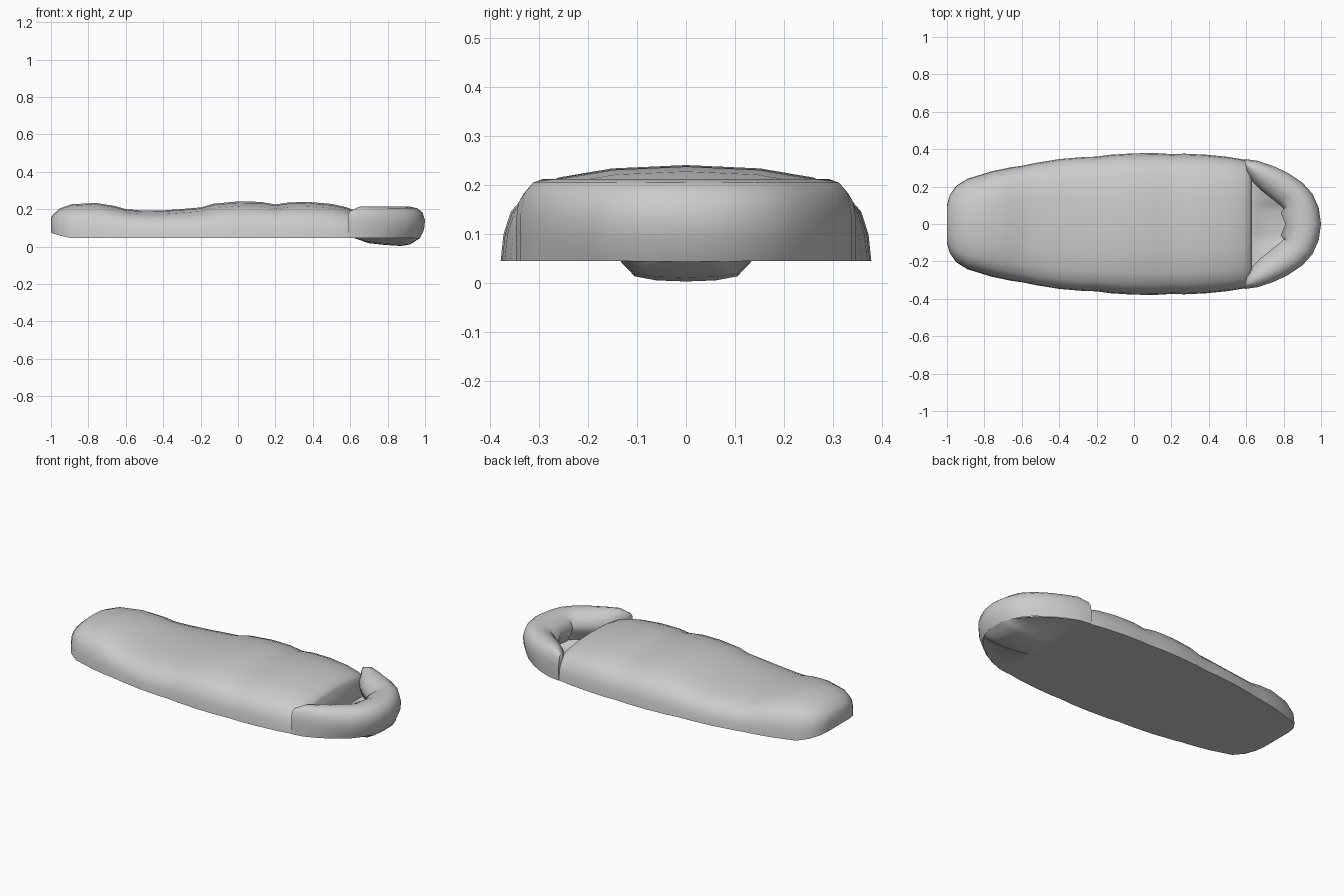
import bpy, bmesh

if "Cube" in bpy.data.objects:
    bpy.data.objects.remove(bpy.data.objects["Cube"])


def finish(name, bm, angle=0.8, recalc=True):
    bmesh.ops.remove_doubles(bm, verts=bm.verts, dist=0.0005)
    if recalc:
        bmesh.ops.recalc_face_normals(bm, faces=bm.faces)
    me = bpy.data.meshes.new(name)
    bm.to_mesh(me)
    bm.free()
    ob = bpy.data.objects.new(name, me)
    bpy.context.collection.objects.link(ob)
    bpy.context.view_layer.objects.active = ob
    ob.select_set(True)
    bpy.ops.object.shade_smooth_by_angle(angle=angle)
    ob.select_set(False)
    return ob


def skin(bm, rows):
    rings = [[bm.verts.new(p) for p in row] for row in rows]
    for a, b in zip(rings, rings[1:]):
        for i in range(len(a) - 1):
            bm.faces.new((a[i], a[i + 1], b[i + 1], b[i]))
    return rings


def lerp_table(table, x):
    for (x0, a), (x1, b) in zip(table, table[1:]):
        if x <= x1:
            return a + (b - a) * max(0, x - x0) / (x1 - x0)
    return table[-1][1]


# Quilted body: x, half width, top, bottom
stations = [(-1, .10, .155, .075), (-.985, .155, .175, .068), (-.95, .205, .205, .058),
            (-.89, .242, .226, .045), (-.76, .282, .233, .045), (-.66, .303, .217, .045),
            (-.6, .311, .200, .045), (-.53, .326, .194, .045), (-.4, .347, .193, .045),
            (-.27, .358, .203, .045), (-.2, .360, .209, .045), (-.13, .370, .229, .045),
            (0, .378, .241, .045), (.12, .379, .239, .045), (.2, .374, .225, .045),
            (.27, .376, .236, .045), (.38, .371, .238, .045), (.5, .359, .228, .045),
            (.58, .346, .210, .045), (.615, .335, .195, .045), (.63, .31, .175, .045)]
half = [(1, 0), (.985, .28), (.945, .52), (.85, .73), (.69, .87), (.4, .965)]
section = half + [(0, 1)] + [(-y, z) for y, z in reversed(half)]
bm = bmesh.new()
rings = skin(bm, [[(x, y * w, b + z * (t - b)) for y, z in section]
                  for x, w, t, b in stations])
bm.faces.new(rings[0])
bm.faces.new(rings[-1])
for a, b in zip(rings, rings[1:]):
    bm.faces.new((a[0], b[0], b[-1], a[-1]))
finish("bag_body", bm)

# Padded hood: horseshoe tube between an outer and an inner outline
outer = [(.59, .348), (.66, .338), (.74, .312), (.82, .275), (.90, .222), (.955, .16), (.988, .085), (1, 0)]
inner = [(.605, .275), (.635, .225), (.68, .18), (.73, .14), (.775, .105), (.80, .08), (.785, .06), (.81, 0)]
profile = [(.14, .045), (.03, .09), (0, .14), (.07, .183), (.22, .205), (.42, .213),
           (.65, .205), (.85, .183), (1, .145), (.97, .11), (.85, .075), (.75, .047)]


def hood_row(o, i, sign):
    lift = min(1, .86 + (o[0] - .59) * 2)
    tuck = min(1, max(0, (o[0] - .66) / .3))
    row = []
    for k, (t, z) in enumerate(profile):
        if k < 2:
            t *= tuck
        row.append((o[0] + (i[0] - o[0]) * t, sign * (o[1] + (i[1] - o[1]) * t),
                    .045 + (z - .045) * lift))
    return row


rows = [hood_row(o, i, 1) for o, i in zip(outer, inner)]
rows += [hood_row(o, i, -1) for o, i in reversed(list(zip(outer[:-1], inner[:-1])))]
bm = bmesh.new()
rings = skin(bm, rows)
bm.faces.new(rings[0])
bm.faces.new(rings[-1])
finish("hood", bm, 1.0)

# Hood underside: one downward-facing sheet with a sagging centre
edge = [(.59, .348), (.66, .338), (.74, .305), (.82, .26), (.90, .19), (.955, .11), (.973, .05)]
sag = [(.62, 0), (.70, .027), (.78, .036), (.87, .042), (.92, .034), (.973, 0)]
bm = bmesh.new()
rows = []
for x in (.59, .62, .66, .70, .78, .87, .92, .955, .973):
    w = lerp_table(edge, x)
    ys = [w, min(w, .135), min(w * .8, .105), min(w * .5, .06)]
    zs = [0, 0, .75, .95]
    line = list(zip(ys, zs)) + [(0, 1)] + [(-y, z) for y, z in reversed(list(zip(ys, zs)))]
    rows.append([(x, y, .045 - lerp_table(sag, x) * z) for y, z in line])
skin(bm, rows)
bmesh.ops.remove_doubles(bm, verts=bm.verts, dist=0.0005)
bm.normal_update()
flip = [f for f in bm.faces if f.normal.z > 0]
bmesh.ops.reverse_faces(bm, faces=flip)
finish("hood_underside", bm, recalc=False)
